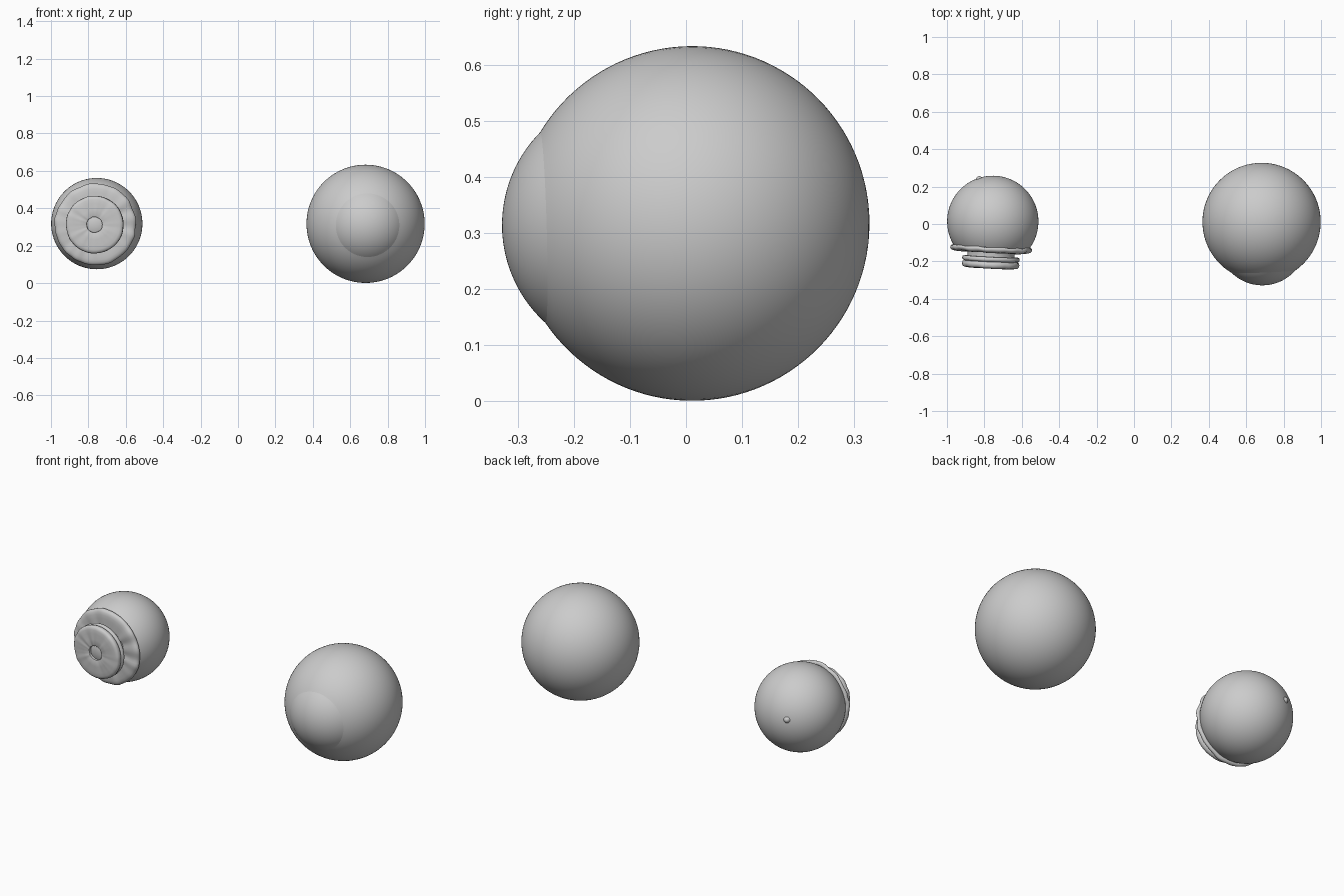
import bpy, bmesh, math
from mathutils import Vector, noise

if "Cube" in bpy.data.objects:
    bpy.data.objects.remove(bpy.data.objects["Cube"])

SEG = 96


def arc(r, a0, a1, n, t0=0.0):
    """(t, radius) points on a circle; angle 0 is the front pole, pi the back."""
    return [(t0 + r * math.cos(a0 + (a1 - a0) * i / n),
             r * math.sin(a0 + (a1 - a0) * i / n)) for i in range(n + 1)]


def lathe(name, profile, centre, axis, wobble=0.0, sharp=35):
    """Spin a (distance along axis, radius) profile about an axis."""
    rot = Vector(axis).to_track_quat('Z', 'Y')
    bm = bmesh.new()
    rings = []
    for t, r in profile:
        if r < 1e-5:
            rings.append([bm.verts.new((0, 0, t))])
            continue
        ring = []
        for i in range(SEG):
            a = 2 * math.pi * i / SEG
            d = Vector((math.cos(a), math.sin(a), 0))
            w = wobble * noise.noise(d * 4 + Vector((0, 0, t * 15)))
            ring.append(bm.verts.new((d.x * (r + w), d.y * (r + w), t + w)))
        rings.append(ring)
    for a, b in zip(rings, rings[1:]):
        for i in range(SEG):
            j = (i + 1) % SEG
            quad = [a[i % len(a)], a[j % len(a)], b[j % len(b)], b[i % len(b)]]
            bm.faces.new(list(dict.fromkeys(quad)))
    bmesh.ops.recalc_face_normals(bm, faces=bm.faces)
    mesh = bpy.data.meshes.new(name)
    bm.to_mesh(mesh)
    bm.free()
    ob = bpy.data.objects.new(name, mesh)
    bpy.context.collection.objects.link(ob)
    ob.location = centre
    ob.rotation_mode = 'QUATERNION'
    ob.rotation_quaternion = rot
    bpy.ops.object.select_all(action='DESELECT')
    ob.select_set(True)
    bpy.context.view_layer.objects.active = ob
    bpy.ops.object.shade_smooth_by_angle(angle=math.radians(sharp))
    return ob


# Outer eye: white shell with a bulging cornea
outer_c, outer_axis = (0.682, 0.011, 0.317), (0.04, -1, -0.028)
R = 0.316
rim = math.asin(0.17 / R)
lathe("sclera", arc(R, rim, math.pi, 48), outer_c, outer_axis)
t_rim = R * math.cos(rim)
sag = 0.339 - t_rim
rc = (0.17 ** 2 + sag ** 2) / (2 * sag)
lathe("cornea", arc(rc, 0, math.asin(0.17 / rc), 16, 0.339 - rc), outer_c, outer_axis)

# Inner eye: globe, open at the front
inner_c, inner_axis = (-0.755, 0.014, 0.318), (-0.05, -1, -0.025)
r = 0.244
lathe("inner_globe", arc(r, math.acos(0.135 / r), math.pi, 44), inner_c, inner_axis)

# Slightly uneven ring around the opening
lathe("ciliary_ring",
      [(0.133, 0.200), (0.134, 0.211), (0.139, 0.217), (0.147, 0.218),
       (0.155, 0.214), (0.161, 0.204), (0.164, 0.190), (0.165, 0.170),
       (0.165, 0.150), (0.165, 0.125)], inner_c, inner_axis, wobble=0.007, sharp=60)

# Neck and back flange behind the iris
lathe("lens_neck",
      [(0.160, 0.128), (0.172, 0.126), (0.188, 0.126), (0.188, 0.146),
       (0.192, 0.152), (0.202, 0.154), (0.209, 0.151), (0.213, 0.143),
       (0.215, 0.130)], inner_c, inner_axis, wobble=0.002, sharp=50)

# Iris disc with pupil hole
lathe("iris",
      [(0.213, 0.125), (0.214, 0.144), (0.219, 0.151), (0.229, 0.154),
       (0.240, 0.152), (0.246, 0.146), (0.249, 0.135), (0.250, 0.115),
       (0.251, 0.080), (0.251, 0.046), (0.249, 0.042), (0.225, 0.041)],
      inner_c, inner_axis, wobble=0.002, sharp=50)

# Lens surface seen through the pupil
lathe("lens", [(0.243, 0), (0.242, 0.015), (0.240, 0.030), (0.236, 0.043)],
      inner_c, inner_axis)

# Nerve bump at the back
bump_dir = Vector((-0.075, 0.232, 0.03)).normalized()
lathe("nerve_bump", [(0.240, 0.022), (0.244, 0.017), (0.250, 0.012),
                     (0.254, 0.007), (0.255, 0)], inner_c, bump_dir)
